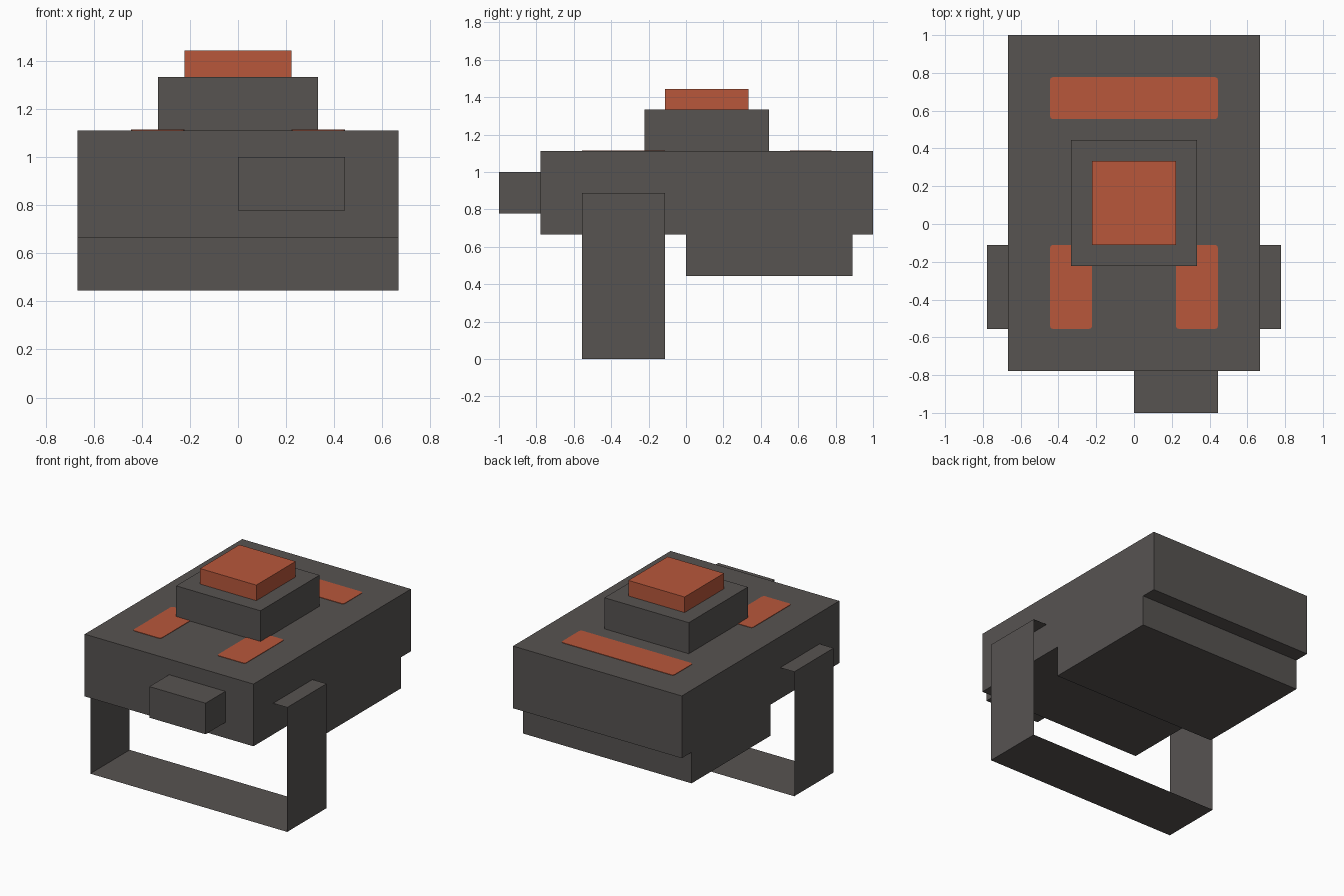
import bpy
import bmesh

old = bpy.data.objects.get("Cube")
if old:
    bpy.data.objects.remove(old, do_unlink=True)

U = 1 / 9  # modelling grid unit


def material(name, rgb):
    mat = bpy.data.materials.new(name)
    mat.use_nodes = True
    colour = (*rgb, 1)
    mat.diffuse_color = colour
    mat.node_tree.nodes["Principled BSDF"].inputs["Base Color"].default_value = colour
    return mat


GREY = material("dark grey", (0.095, 0.087, 0.083))
ORANGE = material("burnt orange", (0.48, 0.096, 0.044))


def finish(name, bm, mat):
    mesh = bpy.data.meshes.new(name)
    bm.to_mesh(mesh)
    bm.free()
    mesh.materials.append(mat)
    obj = bpy.data.objects.new(name, mesh)
    bpy.context.collection.objects.link(obj)
    return obj


def box(name, x, y, z, mat, corner=0):
    """Box from (min, max) ranges in grid units, with optional cut upright corners."""
    bm = bmesh.new()
    bmesh.ops.create_cube(bm, size=1)
    for v in bm.verts:
        v.co = [U * ((lo + hi) / 2 + c * (hi - lo)) for c, (lo, hi) in zip(v.co, (x, y, z))]
    if corner:
        upright = [e for e in bm.edges
                   if abs(e.verts[0].co.z - e.verts[1].co.z) > 1e-5]
        bmesh.ops.bevel(bm, geom=upright, offset=corner, segments=2,
                        profile=0.5, affect='EDGES')
    return finish(name, bm, mat)


# Main body, underside block and front lug
box("body", (-6, 6), (-7, 9), (6, 10), GREY)
box("lower_block", (-6, 6), (0, 8), (4, 6), GREY)
box("front_lug", (0, 4), (-9, -7), (7, 9), GREY)

# Stepped button on top
box("button_base", (-3, 3), (-2, 4), (10, 12), GREY)
box("button", (-2, 2), (-1, 3), (12, 13), ORANGE)

# Thin painted panels on the top face
PAINT = (10, 10.03)
box("rear_panel", (-4, 4), (5, 7), PAINT, ORANGE, 0.015)
box("left_panel", (2, 4), (-5, -1), PAINT, ORANGE, 0.015)
box("right_panel", (-4, -2), (-5, -1), PAINT, ORANGE, 0.015)

# Sheet strap: a flat loop hanging below the body
bm = bmesh.new()
path = [(-6, 8), (-7, 8), (-7, 0), (7, 0), (7, 8), (6, 8)]
rows = [[bm.verts.new((x * U, y * U, z * U)) for x, z in path] for y in (-5, -1)]
for i in range(len(path) - 1):
    bm.faces.new((rows[0][i], rows[0][i + 1], rows[1][i + 1], rows[1][i]))
bmesh.ops.recalc_face_normals(bm, faces=bm.faces)
finish("strap", bm, GREY)
